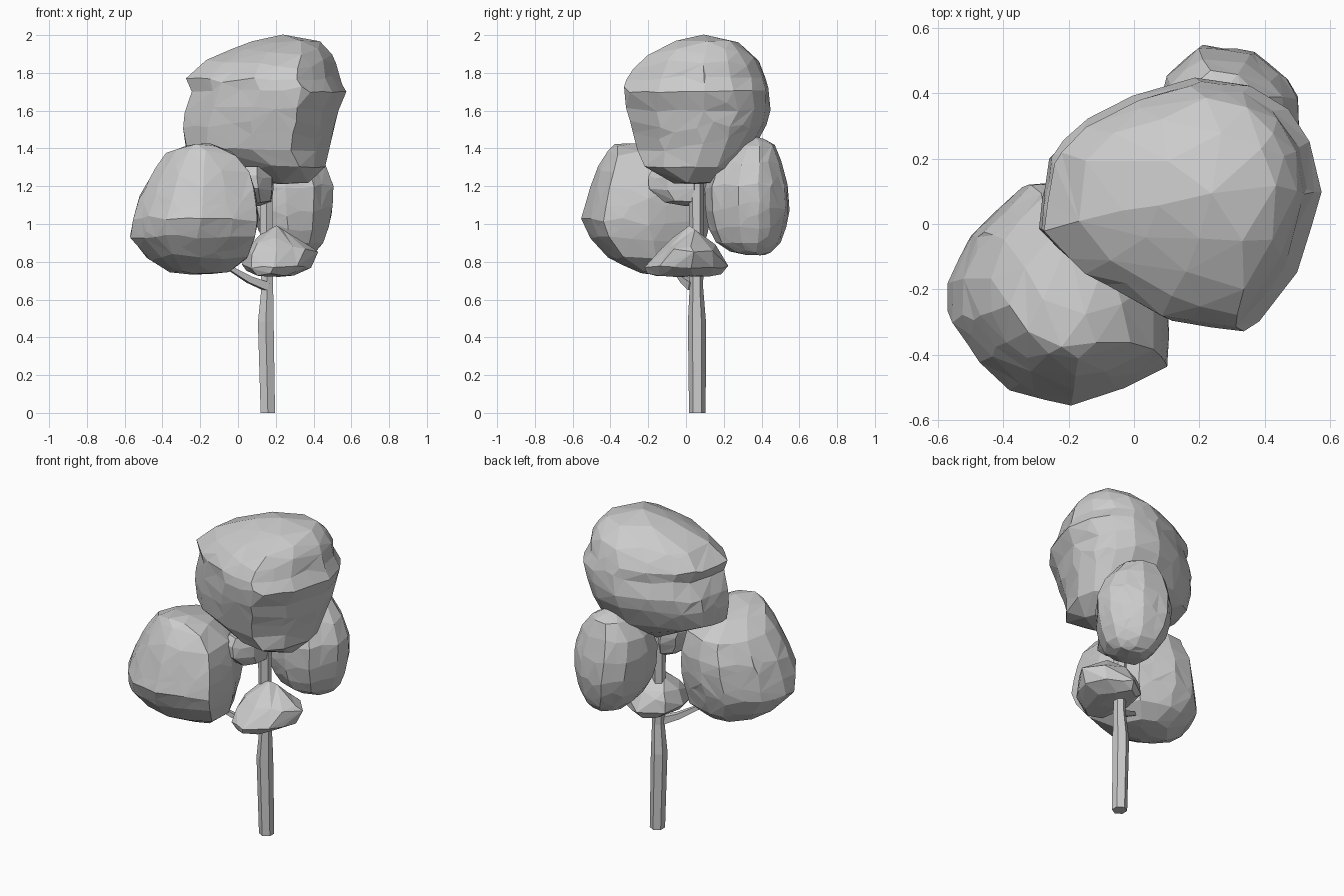
import bpy, bmesh, math, random
from mathutils import Vector

random.seed(4)


def finish(name, bm):
    bmesh.ops.recalc_face_normals(bm, faces=bm.faces)
    me = bpy.data.meshes.new(name)
    bm.to_mesh(me)
    bm.free()
    ob = bpy.data.objects.new(name, me)
    bpy.context.collection.objects.link(ob)
    return ob


def plan_function(pts):
    # Outline seen from above, normalised to -1..1 and looked up by angle
    xs, ys = [p[0] for p in pts], [p[1] for p in pts]
    cx, cy = (min(xs) + max(xs)) / 2, (min(ys) + max(ys)) / 2
    hx, hy = (max(xs) - min(xs)) / 2, (max(ys) - min(ys)) / 2
    n = sorted((math.atan2((y - cy) / hy, (x - cx) / hx) % math.tau,
                (x - cx) / hx, (y - cy) / hy) for x, y in pts)
    first, last = n[0], n[-1]
    n = [(last[0] - math.tau, *last[1:])] + n + [(first[0] + math.tau, *first[1:])]

    def look_up(a):
        a %= math.tau
        for p, q in zip(n, n[1:]):
            if p[0] <= a <= q[0]:
                f = (a - p[0]) / max(q[0] - p[0], 1e-6)
                return p[1] + (q[1] - p[1]) * f, p[2] + (q[2] - p[2]) * f
        return math.cos(a), math.sin(a)
    return look_up


def foliage(name, rows, plan, level=5, ratio=0.06, jitter=0.01):
    # rows, bottom to top: z, x min, x max, y min, y max
    outline = plan_function(plan)
    bm = bmesh.new()
    bmesh.ops.create_icosphere(bm, subdivisions=level, radius=1)
    for v in bm.verts:
        t = (1 - math.acos(max(-1, min(1, v.co.z))) / math.pi) * (len(rows) - 1)
        i = min(int(t), len(rows) - 2)
        z, x0, x1, y0, y1 = (a + (b - a) * (t - i) for a, b in zip(rows[i], rows[i + 1]))
        u, w = outline(math.atan2(v.co.y, v.co.x)) if math.hypot(v.co.x, v.co.y) > 1e-5 else (0, 0)
        k = 1 + random.uniform(-jitter, jitter)
        v.co = ((x0 + x1) / 2 + u * k * (x1 - x0) / 2,
                (y0 + y1) / 2 + w * k * (y1 - y0) / 2,
                z + random.uniform(-jitter, jitter) * 0.3)
    ob = finish(name, bm)
    dec = ob.modifiers.new("facets", "DECIMATE")
    dec.ratio = ratio
    return ob


def limb(name, path, sides, axis):
    # path points: x, y, z, radius; every ring faces along the same axis
    rot = Vector(axis).to_track_quat('Z', 'Y')
    bm = bmesh.new()
    rings = []
    for p in path:
        rings.append([bm.verts.new(Vector(p[:3]) + rot @ Vector((
            p[3] * math.cos(math.tau * (k + .5) / sides),
            p[3] * math.sin(math.tau * (k + .5) / sides), 0))) for k in range(sides)])
    for r, s in zip(rings, rings[1:]):
        for k in range(sides):
            m = (k + 1) % sides
            bm.faces.new((r[k], r[m], s[m], s[k]))
    bm.faces.new(rings[0])
    bm.faces.new(rings[-1])
    return finish(name, bm)


# Trunk and side branch
limb("trunk", [(.158, .06, 0, .044), (.147, .058, .48, .048), (.155, .055, .66, .036),
               (.150, .055, .95, .038), (.150, .055, 1.28, .040)], 6, (0, 0, 1))
limb("side_branch", [(.15, .035, .67, .032), (.06, -.01, .705, .025), (-.10, -.09, .80, .012)],
     4, (-.8, -.4, .4))

# Large top crown
foliage("top_crown", [
    (1.21, .20, .26, 0, .06), (1.22, .10, .38, -.08, .14), (1.30, -.04, .46, -.22, .28),
    (1.40, -.28, .485, -.26, .36), (1.51, -.295, .52, -.29, .42), (1.60, -.285, .535, -.315, .45),
    (1.70, -.245, .575, -.335, .44), (1.77, -.28, .535, -.315, .425), (1.86, -.18, .52, -.25, .39),
    (1.92, -.05, .485, -.16, .33), (1.97, .08, .43, -.05, .26), (2.0, .22, .26, .08, .12)],
    [(.575, .09), (.54, .25), (.47, .35), (.36, .42), (.2, .44), (0, .38), (-.16, .30),
     (-.25, .2), (-.29, -.03), (-.16, -.16), (.1, -.3), (.34, -.335), (.49, -.16)])

# Large front left clump
foliage("left_clump", [
    (.73, -.22, -.18, -.18, -.14), (.745, -.36, -.05, -.26, -.02), (.82, -.48, .05, -.41, .07),
    (.93, -.57, .09, -.51, .11), (1.03, -.555, .105, -.555, .13), (1.15, -.52, .095, -.52, .13),
    (1.28, -.45, .06, -.48, .09), (1.38, -.37, -.03, -.42, -.05), (1.43, -.25, -.15, -.37, -.27)],
    [(.105, -.2), (.105, -.44), (-.05, -.51), (-.2, -.555), (-.38, -.51), (-.48, -.42), (-.56, -.3),
     (-.56, -.18), (-.49, -.03), (-.34, .12), (-.2, .13), (0, .05)])

# Back right clump
foliage("back_clump", [
    (.83, .30, .34, .36, .40), (.85, .20, .41, .24, .45), (.90, .15, .45, .16, .50),
    (.98, .10, .48, .12, .53), (1.08, .07, .50, .10, .55), (1.20, .06, .505, .10, .54),
    (1.32, .08, .46, .15, .51), (1.42, .16, .38, .24, .47), (1.47, .27, .29, .35, .37)],
    [(.5, .39), (.46, .455), (.36, .53), (.2, .55), (.1, .46), (.06, .3), (.09, .15),
     (.25, .1), (.4, .14), (.5, .28)], 5, .05)

# Small clumps around the trunk
foliage("lower_clump", [
    (.72, .17, .20, -.02, .02), (.725, .08, .30, -.20, .18), (.77, .02, .40, -.225, .23),
    (.86, .03, .43, -.14, .19), (.92, .09, .32, -.08, .12), (.99, .19, .21, .02, .04)],
    [(.02, 0), (.07, -.17), (.2, -.22), (.35, -.13), (.43, .03), (.35, .15), (.2, .23),
     (.06, .14)], 4, .06, .02)
foliage("middle_clump", [
    (1.09, .09, .11, .0, .03), (1.12, .04, .18, -.13, .09), (1.19, .0, .19, -.20, .11),
    (1.25, -.02, .19, -.20, .11), (1.30, .0, .18, -.17, .10), (1.31, .08, .1, -.05, -.03)],
    [(-.02, -.08), (.02, -.18), (.1, -.2), (.18, -.1), (.19, .04), (.1, .11), (.01, .06)],
    4, .05, .02)
